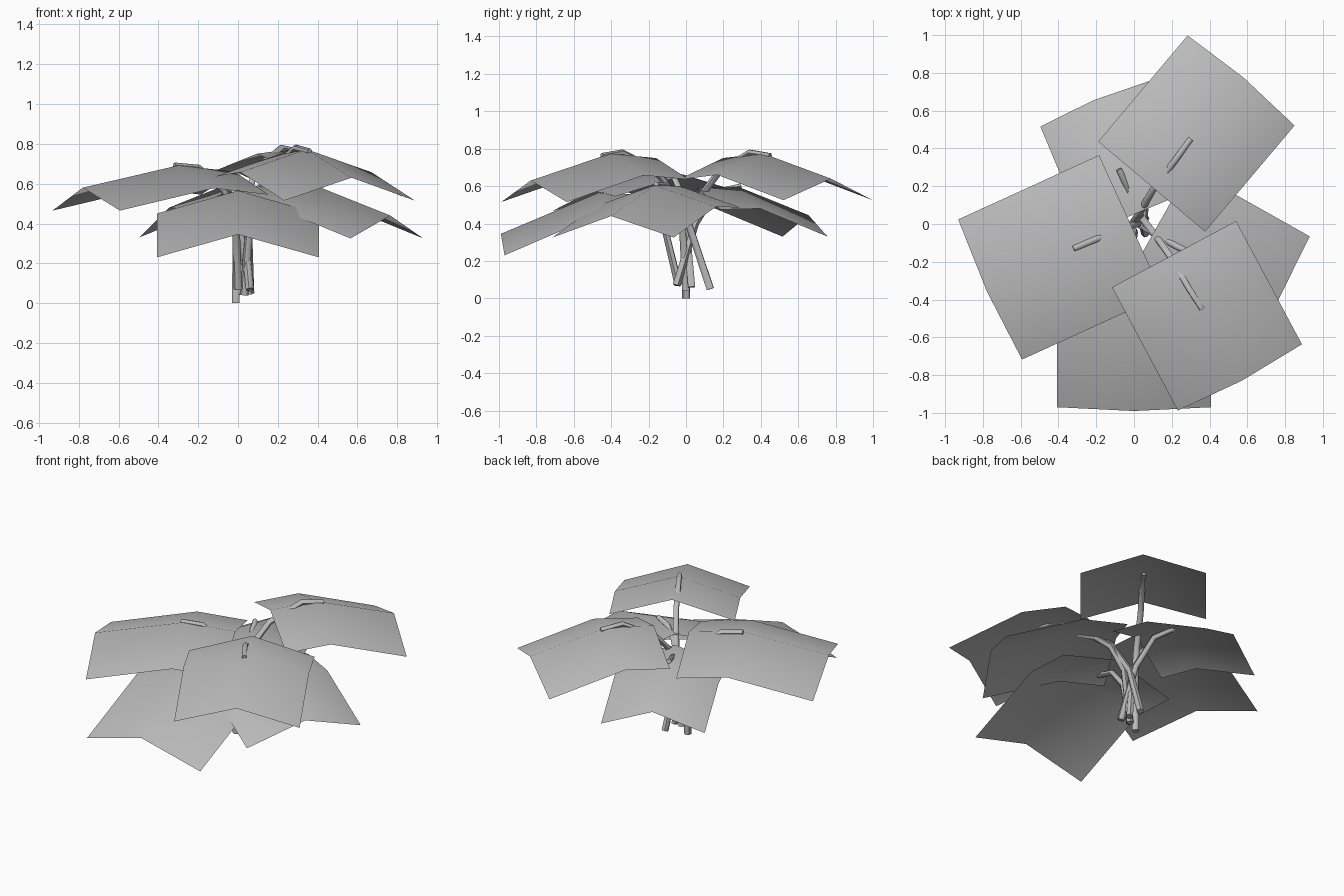
import bpy, math
from mathutils import Vector

cube = bpy.data.objects.get("Cube")
if cube:
    bpy.data.objects.remove(cube, do_unlink=True)

grey = bpy.data.materials.new("plain_grey")
grey.use_nodes = True
colour = (0.5, 0.5, 0.5, 1)
grey.diffuse_color = colour
grey.node_tree.nodes["Principled BSDF"].inputs["Base Color"].default_value = colour


def add_object(name, mesh):
    obj = bpy.data.objects.new(name, mesh)
    bpy.context.collection.objects.link(obj)
    if not mesh.materials:
        mesh.materials.append(grey)
    bpy.ops.object.select_all(action='DESELECT')
    obj.select_set(True)
    bpy.context.view_layer.objects.active = obj
    bpy.ops.object.shade_smooth_by_angle(angle=math.radians(60))
    return obj


def leaf(name, tip, out, width, length, heights):
    """Square leaf sheet, bent across its inner half and folded along the midrib."""
    out = Vector((*out, 0)).normalized()
    side = Vector((-out.y, out.x, 0))
    verts, faces = [], []
    for t, z in zip((0, 0.37, 1), heights):
        for s in (-1, 0, 1):
            fold = abs(s)
            p = Vector((*tip, 0)) + out * (length * (t - 1) - 0.02 * fold * t)
            p += side * s * width / 2
            p.z = z - 0.115 * fold
            verts.append(p)
    for i in range(2):
        for j in range(2):
            a = i * 3 + j
            faces.append((a, a + 3, a + 4, a + 1))
    mesh = bpy.data.meshes.new(name)
    mesh.from_pydata(verts, [], faces)
    add_object(name, mesh)


def stem(name, points):
    """Thin tapering tube with straight sections, ending on top of its leaf."""
    curve = bpy.data.curves.new(name + "_path", 'CURVE')
    curve.dimensions = '3D'
    curve.bevel_depth = 0.022
    curve.bevel_resolution = 1
    curve.use_fill_caps = True
    spline = curve.splines.new('POLY')
    spline.points.add(len(points) - 1)
    for i, (point, co) in enumerate(zip(spline.points, points)):
        point.co = (*co, 1)
        point.radius = 1.0 - 0.3 * i / (len(points) - 1)
    temp = bpy.data.objects.new(name + "_path", curve)
    bpy.context.collection.objects.link(temp)
    bpy.context.view_layer.update()
    mesh = bpy.data.meshes.new_from_object(
        temp.evaluated_get(bpy.context.evaluated_depsgraph_get()))
    bpy.data.objects.remove(temp, do_unlink=True)
    add_object(name, mesh)


# Leaves: tip of the midrib, outward direction, width, length, midrib heights
leaf("back_left_leaf", (0.58, 0.775), (0.645, 0.765), 0.74, 0.755, (0.75, 0.775, 0.64))
leaf("front_left_leaf", (0.57, -0.83), (0.47, -0.88), 0.745, 0.76, (0.75, 0.773, 0.63))
leaf("right_leaf", (-0.78, -0.355), (-0.91, -0.415), 0.815, 0.84, (0.66, 0.692, 0.58))
leaf("front_leaf", (0, -0.99), (0, -1), 0.815, 0.83, (0.55, 0.565, 0.345))
leaf("left_leaf", (0.765, -0.4), (0.87, -0.49), 0.745, 0.75, (0.6, 0.605, 0.44))
leaf("back_right_leaf", (-0.215, 0.655), (-0.385, 0.923), 0.625, 0.64, (0.59, 0.595, 0.445))

# Stems, from the ground to the middle of each leaf
stem("back_left_stem", [(-0.012, 0, 0), (-0.008, 0, 0.36), (0.03, 0.06, 0.52),
                        (0.1, 0.18, 0.68), (0.22, 0.34, 0.78), (0.3, 0.45, 0.762)])
stem("front_left_stem", [(0.06, 0.13, 0.05), (0.05, 0.02, 0.38), (0.12, -0.07, 0.57),
                         (0.19, -0.17, 0.69), (0.29, -0.34, 0.78), (0.36, -0.45, 0.762)])
stem("right_stem", [(0.06, 0.03, 0.06), (0.01, 0, 0.4), (-0.07, -0.03, 0.57),
                    (-0.2, -0.08, 0.68), (-0.32, -0.13, 0.692)])
stem("front_stem", [(0, -0.04, 0.07), (-0.01, -0.11, 0.36), (0, -0.2, 0.48),
                    (0, -0.45, 0.555)])
stem("left_stem", [(0.03, 0, 0.04), (0.06, -0.02, 0.4), (0.13, -0.06, 0.55),
                   (0.21, -0.11, 0.605), (0.31, -0.16, 0.61)])
stem("back_right_stem", [(0.06, -0.05, 0.07), (0.03, 0.05, 0.4), (-0.02, 0.16, 0.57),
                         (-0.08, 0.29, 0.6)])
